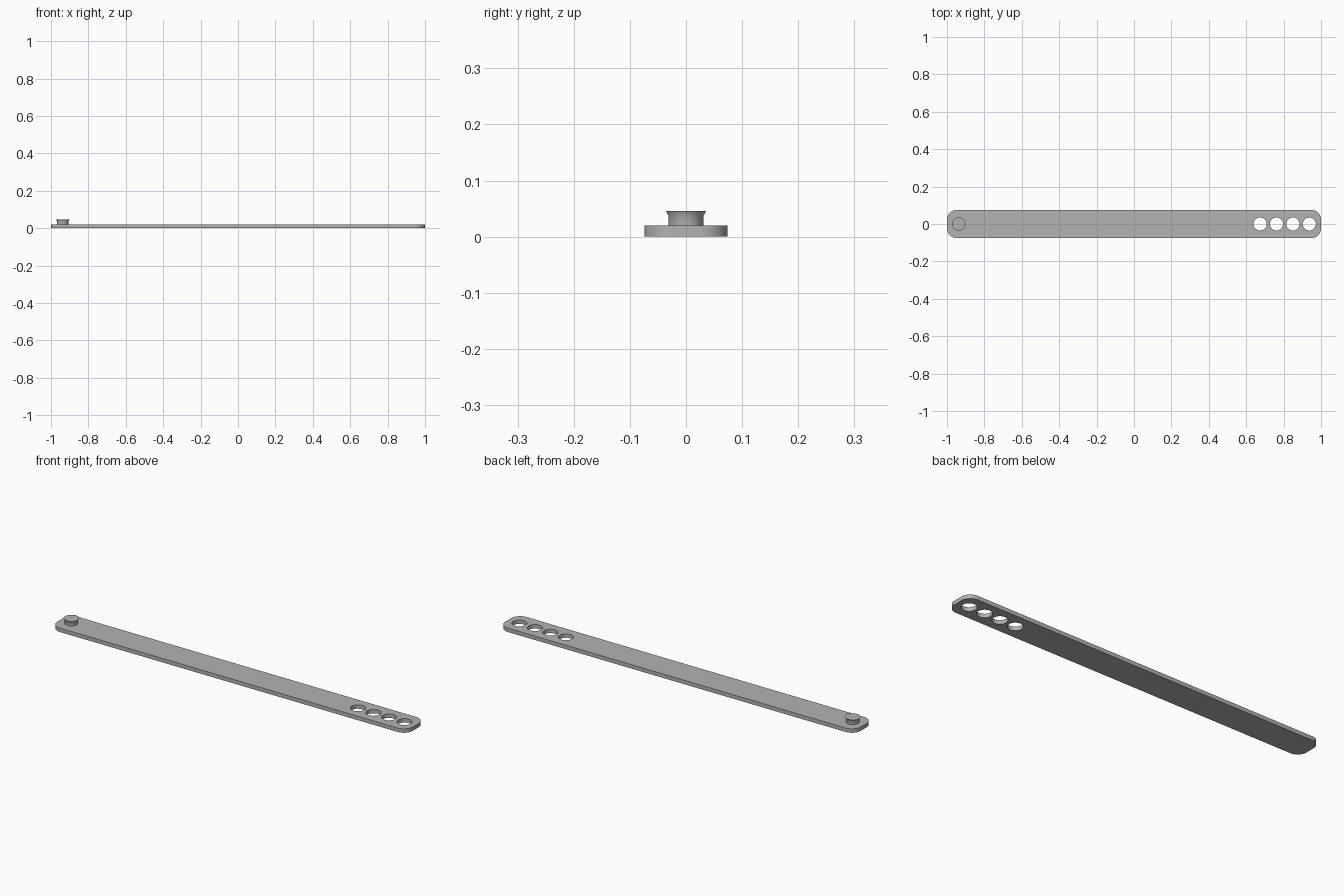
import bpy
import bmesh
from math import cos, sin, pi, radians

cube = bpy.data.objects.get("Cube")
if cube:
    bpy.data.objects.remove(cube, do_unlink=True)

LENGTH, WIDTH, THICK = 2.0, 0.148, 0.02
CORNER = 0.05
HOLE_RADIUS = 0.035
HOLES = [0.937 - 0.0875 * i for i in range(4)]

grey = bpy.data.materials.new("grey")
grey.use_nodes = True
colour = (0.45, 0.45, 0.45, 1)
grey.diffuse_color = colour
grey.node_tree.nodes["Principled BSDF"].inputs["Base Color"].default_value = colour


def make_object(name, bm):
    bmesh.ops.recalc_face_normals(bm, faces=bm.faces)
    mesh = bpy.data.meshes.new(name)
    bm.to_mesh(mesh)
    bm.free()
    mesh.materials.append(grey)
    obj = bpy.data.objects.new(name, mesh)
    bpy.context.collection.objects.link(obj)
    return obj


def smooth(obj):
    bpy.ops.object.select_all(action="DESELECT")
    obj.select_set(True)
    bpy.context.view_layer.objects.active = obj
    bpy.ops.object.shade_smooth_by_angle(angle=radians(30))


def loft(bm, rings):
    """Skin a list of equal vertex rings and cap both ends."""
    rings = [[bm.verts.new(p) for p in ring] for ring in rings]
    n = len(rings[0])
    for low, high in zip(rings, rings[1:]):
        for i in range(n):
            j = (i + 1) % n
            bm.faces.new((low[i], low[j], high[j], high[i]))
    bm.faces.new(rings[0][::-1])
    bm.faces.new(rings[-1])


def circle(x, radius, z, n=48):
    return [(x + radius * cos(2 * pi * i / n), radius * sin(2 * pi * i / n), z)
            for i in range(n)]


def rounded_rectangle(z, steps=10):
    points = []
    for quarter, (sx, sy) in enumerate(((1, 1), (-1, 1), (-1, -1), (1, -1))):
        for i in range(steps + 1):
            a = (quarter + i / steps) * pi / 2
            points.append((sx * (LENGTH / 2 - CORNER) + CORNER * cos(a),
                           sy * (WIDTH / 2 - CORNER) + CORNER * sin(a), z))
    return points


# Flat strap with rounded corners
bm = bmesh.new()
loft(bm, [rounded_rectangle(0), rounded_rectangle(THICK)])
strap = make_object("strap", bm)

# Row of four holes through one end
bm = bmesh.new()
for x in HOLES:
    loft(bm, [circle(x, HOLE_RADIUS, -THICK), circle(x, HOLE_RADIUS, 2 * THICK)])
cutter = make_object("hole_cutter", bm)
cutter.hide_render = True
cut = strap.modifiers.new("holes", "BOOLEAN")
cut.operation = "DIFFERENCE"
cut.solver = "EXACT"
cut.object = cutter
bpy.context.view_layer.objects.active = strap
bpy.ops.object.modifier_apply(modifier=cut.name)
bpy.data.objects.remove(cutter, do_unlink=True)
smooth(strap)

# Fastening stud: straight neck flaring to a flat head
bm = bmesh.new()
profile = [(0.031, THICK - 0.002), (0.031, 0.037), (0.036, 0.046)]
loft(bm, [circle(-0.937, r, z) for r, z in profile])
stud = make_object("stud", bm)
smooth(stud)
